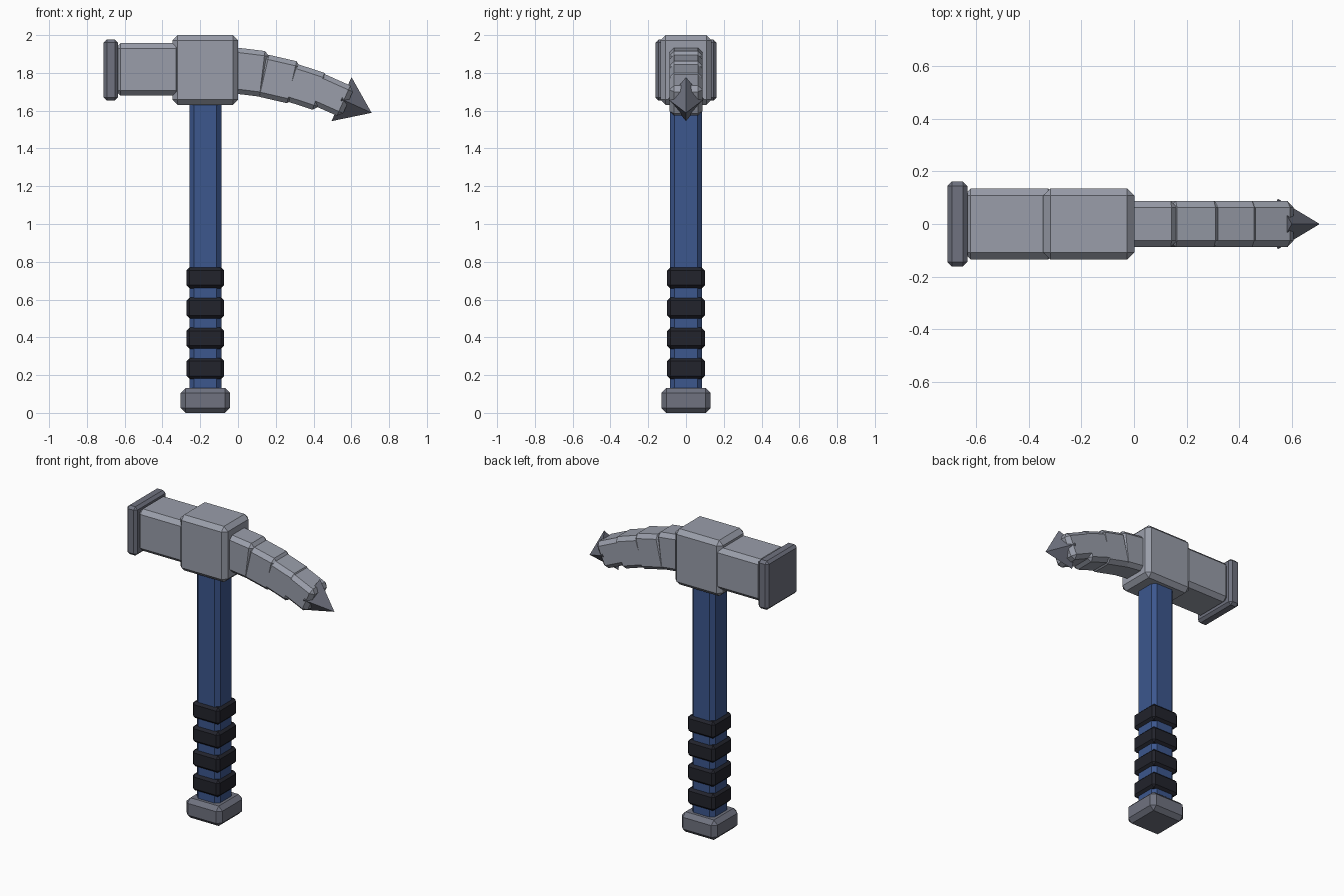
import bpy
import bmesh
import math
from mathutils import Matrix, Vector

cube = bpy.data.objects.get("Cube")
if cube:
    bpy.data.objects.remove(cube, do_unlink=True)


def material(name, rgb):
    mat = bpy.data.materials.new(name)
    mat.use_nodes = True
    mat.diffuse_color = (*rgb, 1)
    mat.node_tree.nodes["Principled BSDF"].inputs["Base Color"].default_value = (*rgb, 1)
    return mat


STEEL = material("light steel", (0.32, 0.34, 0.40))
DARK_STEEL = material("dark steel", (0.16, 0.17, 0.215))
BLUE = material("blue handle", (0.045, 0.095, 0.27))
BLACK = material("black grip", (0.016, 0.017, 0.025))


def finish(bm, name, mat, location, pitch):
    """Turn a bmesh into an object, pitched nose-down by the given degrees."""
    mesh = bpy.data.meshes.new(name)
    bm.to_mesh(mesh)
    bm.free()
    mesh.materials.append(mat)
    obj = bpy.data.objects.new(name, mesh)
    obj.location = location
    obj.rotation_euler = (0, math.radians(pitch), 0)
    bpy.context.collection.objects.link(obj)
    return obj


def chamfered_box(name, mat, location, size, chamfer, pitch=0):
    bm = bmesh.new()
    bmesh.ops.create_cube(bm, size=1)
    bmesh.ops.scale(bm, vec=size, verts=bm.verts)
    bmesh.ops.bevel(bm, geom=bm.edges[:], offset=chamfer, segments=1, affect='EDGES')
    return finish(bm, name, mat, location, pitch)


# Handle, grip bands and pommel
AXIS = -0.173
chamfered_box("handle", BLUE, (AXIS, 0, 0.88), (0.17, 0.17, 1.6), 0.025)
chamfered_box("pommel", DARK_STEEL, (AXIS, 0, 0.066), (0.262, 0.262, 0.132), 0.027)
for i in range(4):
    chamfered_box(f"grip_band_{i + 1}", BLACK, (AXIS, 0, 0.235 + 0.16 * i),
                  (0.2, 0.2, 0.112), 0.017)

# Hammer head
chamfered_box("head_block", STEEL, (AXIS, 0, 1.815), (0.348, 0.272, 0.37), 0.028)
chamfered_box("hammer_neck", STEEL, (-0.475, 0, 1.818), (0.35, 0.27, 0.278), 0.027)
chamfered_box("hammer_face", DARK_STEEL, (-0.673, 0, 1.815), (0.076, 0.324, 0.324), 0.017)

# Curved pick: overlapping segments, each given by its end point, height and pitch
segments = [
    (0.153, 1.792, 0.243, 7),
    (0.309, 1.745, 0.228, 13),
    (0.450, 1.695, 0.205, 18),
    (0.582, 1.643, 0.175, 24),
]
LENGTH = 0.2
for i, (x, z, height, pitch) in enumerate(segments):
    angle = math.radians(pitch)
    along = Vector((math.cos(angle), 0, -math.sin(angle)))
    centre = Vector((x, 0, z)) - along * LENGTH / 2
    chamfered_box(f"pick_segment_{i + 1}", STEEL, centre,
                  (LENGTH, 0.176, height), 0.025, pitch)

# Four-sided pick tip, pointing along its local x
bm = bmesh.new()
bmesh.ops.create_cone(bm, cap_ends=True, segments=4, radius1=1, radius2=0, depth=1,
                      matrix=Matrix.Translation((0, 0, 0.5)))
bmesh.ops.rotate(bm, verts=bm.verts, cent=(0, 0, 0), matrix=Matrix.Rotation(math.pi / 2, 3, 'Y'))
bmesh.ops.scale(bm, vec=(0.175, 0.096, 0.128), verts=bm.verts)
finish(bm, "pick_tip", DARK_STEEL, (0.548, 0, 1.661), 24.5)
